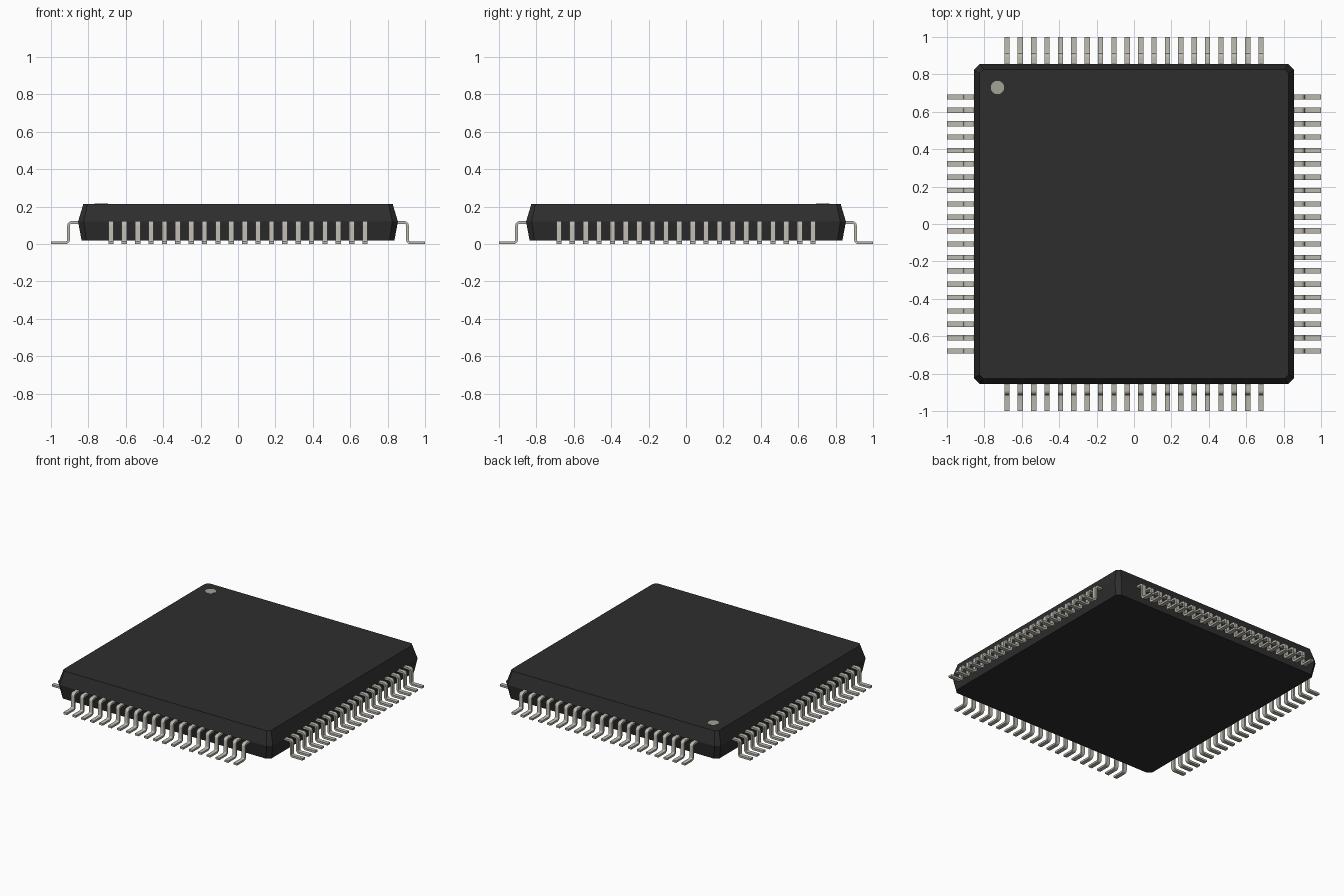
import bpy, bmesh, math

cube = bpy.data.objects.get("Cube")
if cube:
    bpy.data.objects.remove(cube, do_unlink=True)


def material(name, rgb):
    m = bpy.data.materials.new(name)
    m.use_nodes = True
    color = (*rgb, 1.0)
    m.diffuse_color = color
    bsdf = m.node_tree.nodes["Principled BSDF"]
    bsdf.inputs["Base Color"].default_value = color
    bsdf.inputs["Roughness"].default_value = 0.6
    return m


BLACK = material("black_plastic", (0.027, 0.027, 0.027))
SILVER = material("tinned_metal", (0.50, 0.49, 0.43))
GREY = material("marker_grey", (0.36, 0.36, 0.31))


def add_object(name, bm, mat):
    bmesh.ops.recalc_face_normals(bm, faces=bm.faces[:])
    mesh = bpy.data.meshes.new(name)
    bm.to_mesh(mesh)
    bm.free()
    mesh.materials.append(mat)
    obj = bpy.data.objects.new(name, mesh)
    bpy.context.collection.objects.link(obj)
    return obj


def smooth(obj):
    bpy.ops.object.select_all(action='DESELECT')
    obj.select_set(True)
    bpy.context.view_layer.objects.active = obj
    bpy.ops.object.shade_smooth_by_angle(angle=math.radians(40))


def loft(bm, rings):
    """Skin a list of equal-length closed rings and cap both ends."""
    loops = [[bm.verts.new(p) for p in ring] for ring in rings]
    n = len(loops[0])
    for a, b in zip(loops, loops[1:]):
        for i in range(n):
            j = (i + 1) % n
            bm.faces.new((a[i], a[j], b[j], b[i]))
    bm.faces.new(loops[0])
    bm.faces.new(loops[-1])


# Package body: square with clipped corners, widest at the parting line
def clipped_square(h, c, z):
    k = h - c
    return [(x, y, z) for x, y in ((h, -k), (h, k), (k, h), (-k, h),
                                   (-h, k), (-h, -k), (-k, -h), (k, -h))]


bm = bmesh.new()
loft(bm, [clipped_square(0.836, 0.026, 0.018),
          clipped_square(0.855, 0.030, 0.120),
          clipped_square(0.827, 0.022, 0.214)])
add_object("package_body", bm, BLACK)

# Pin one marker: thin disc on the top face
bm = bmesh.new()
bmesh.ops.create_cone(bm, cap_ends=True, segments=32, radius1=0.036,
                      radius2=0.036, depth=0.004)
marker = add_object("pin_one_marker", bm, GREY)
marker.location = (-0.73, 0.73, 0.214)
smooth(marker)

# Gull-wing lead: flat strip with two rounded bends
T, W, R = 0.014, 0.028, 0.016      # thickness, width, bend radius
SHANK, SHOULDER, FOOT = 0.906, 0.115, T / 2
path = [(0.82, SHOULDER, 90)]      # distance out, height, normal angle
STEPS = 5
for i in range(STEPS + 1):
    a = 90 - 90 * i / STEPS
    path.append((SHANK - R + R * math.cos(math.radians(a)),
                 SHOULDER - R + R * math.sin(math.radians(a)), a))
for i in range(STEPS + 1):
    a = 90 * i / STEPS
    path.append((SHANK + R - R * math.cos(math.radians(a)),
                 FOOT + R - R * math.sin(math.radians(a)), a))
path.append((1.0, FOOT, 90))

rings = []
for r, z, a in path:
    dx, dz = (T / 2 * f(math.radians(a)) for f in (math.cos, math.sin))
    rings.append([(r + s * dx, w * W / 2, z + s * dz)
                  for s, w in ((1, -1), (1, 1), (-1, 1), (-1, -1))])

# One row of twenty leads on each side
COUNT, PITCH = 20, 0.0715
bm = bmesh.new()
loft(bm, rings)
bmesh.ops.translate(bm, verts=bm.verts[:], vec=(0, -PITCH * (COUNT - 1) / 2, 0))
right_row = add_object("left_leads", bm, SILVER)
smooth(right_row)
array = right_row.modifiers.new("row", 'ARRAY')
array.count = COUNT
array.use_relative_offset = False
array.use_constant_offset = True
array.constant_offset_displace = (0, PITCH, 0)
for k, name in enumerate(("back_leads", "right_leads", "front_leads"), 1):
    row = right_row.copy()
    row.name = name
    row.rotation_euler.z = k * math.pi / 2
    bpy.context.collection.objects.link(row)
